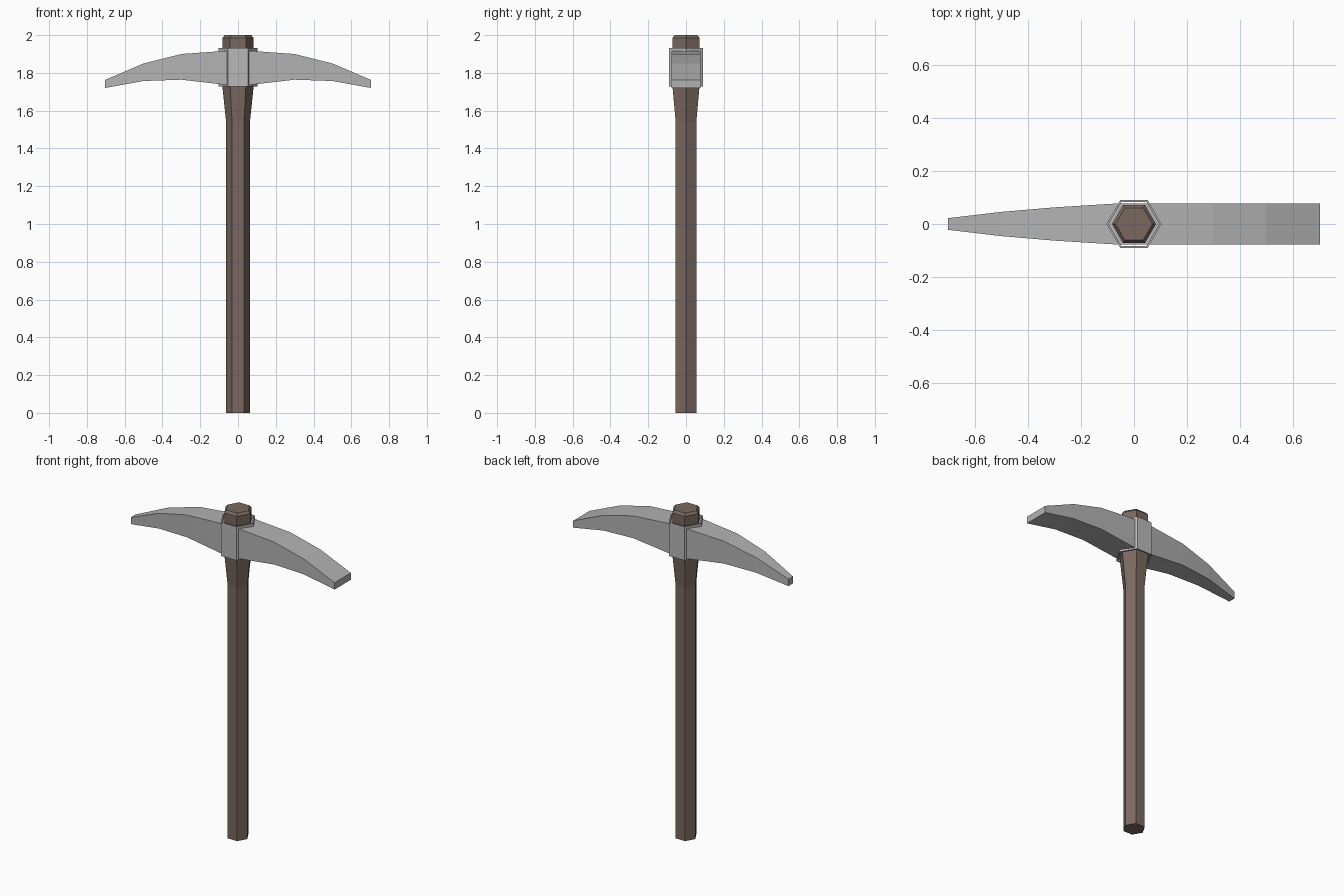
import bpy, bmesh
from math import sin, cos, pi

cube = bpy.data.objects.get("Cube")
if cube:
    bpy.data.objects.remove(cube, do_unlink=True)


def material(name, rgb):
    m = bpy.data.materials.new(name)
    m.use_nodes = True
    m.diffuse_color = (*rgb, 1)
    bsdf = next(n for n in m.node_tree.nodes if n.type == 'BSDF_PRINCIPLED')
    bsdf.inputs["Base Color"].default_value = (*rgb, 1)
    return m


wood = material("brown wood", (0.195, 0.14, 0.118))
iron = material("grey iron", (0.45, 0.45, 0.45))
band = material("light grey iron", (0.485, 0.485, 0.485))


def hexagon(radius, z):
    return [(radius * cos(i * pi / 3), radius * sin(i * pi / 3), z) for i in range(6)]


def loft(name, sections, mat, closed=False):
    """Skin a row of equal cross-sections, capped or joined end to start."""
    bm = bmesh.new()
    rings = [[bm.verts.new(p) for p in s] for s in sections]
    pairs = list(zip(rings, rings[1:]))
    if closed:
        pairs.append((rings[-1], rings[0]))
    else:
        bm.faces.new(rings[0])
        bm.faces.new(rings[-1])
    for a, b in pairs:
        for i in range(len(a)):
            j = (i + 1) % len(a)
            bm.faces.new((a[i], a[j], b[j], b[i]))
    bmesh.ops.recalc_face_normals(bm, faces=bm.faces)
    mesh = bpy.data.meshes.new(name)
    bm.to_mesh(mesh)
    bm.free()
    mesh.materials.append(mat)
    obj = bpy.data.objects.new(name, mesh)
    bpy.context.collection.objects.link(obj)
    return obj


# Six-sided handle, flared under the head and chamfered at the top
handle = [(0.063, 0), (0.063, 1.54), (0.083, 1.73), (0.083, 1.985), (0.07, 2)]
loft("handle", [hexagon(r, z) for r, z in handle], wood)

# Thin open collar around the head
collar = [(0.104, 1.727), (0.104, 1.932), (0.096, 1.932), (0.096, 1.727)]
loft("collar", [hexagon(r, z) for r, z in collar], band, closed=True)

# Curved head: x, bottom, top, half width of the tapering pick side
half = [(0.06, 1.736, 1.917, 0.078), (0.3, 1.764, 1.9, 0.063),
        (0.5, 1.757, 1.85, 0.046), (0.705, 1.72, 1.762, 0.022)]


def head_section(x, low, high, w):
    return [(x, -w, low), (x, w, low), (x, w, high), (x, -w, high)]


pick = [head_section(-x, lo, hi, w) for x, lo, hi, w in reversed(half)]
adze = [head_section(x, lo, hi, 0.078) for x, lo, hi, w in half]
loft("pick_head", pick + adze, iron)
